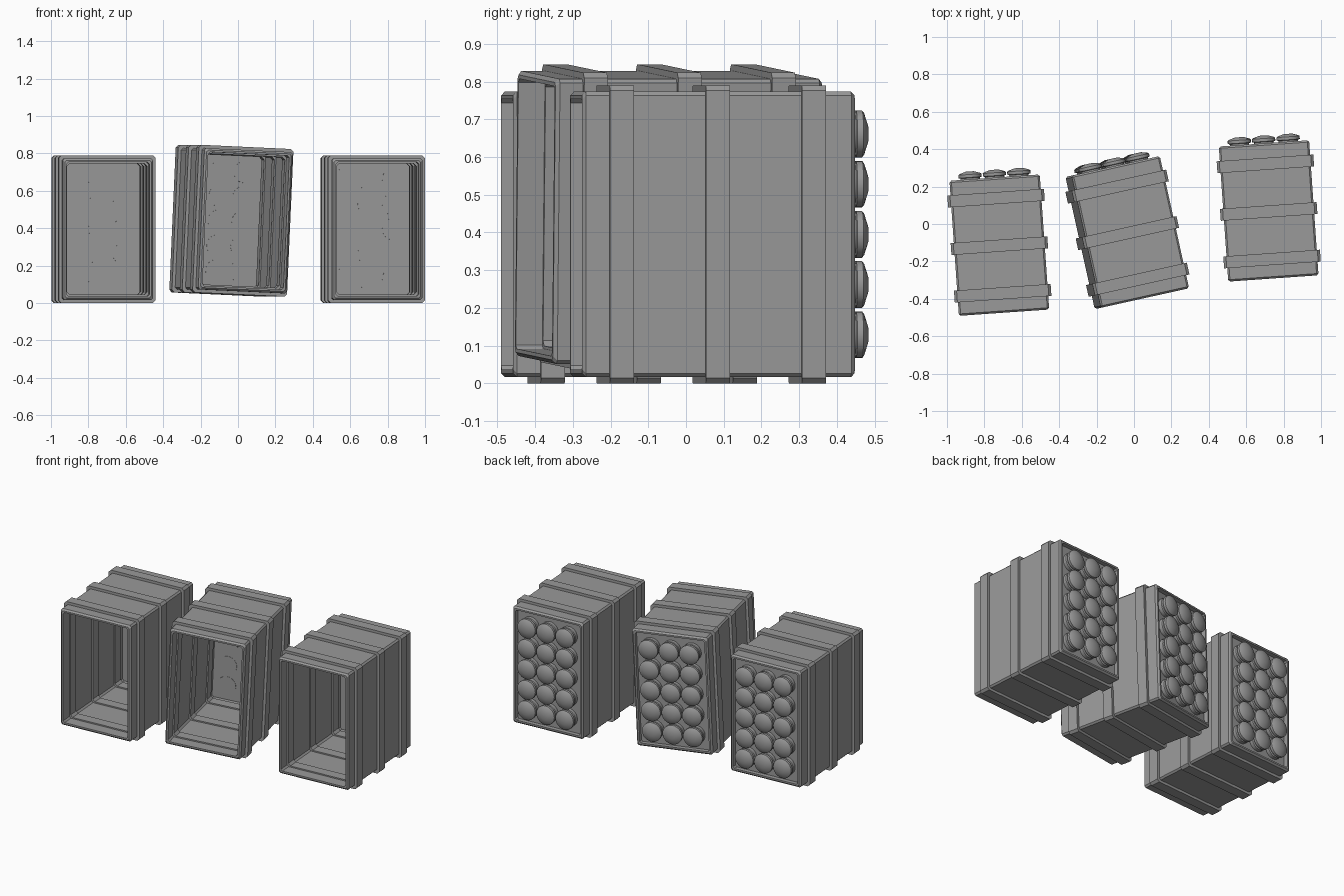
import bpy
import bmesh
import math
from mathutils import Matrix, Vector

cube = bpy.data.objects.get("Cube")
if cube:
    bpy.data.objects.remove(cube, do_unlink=True)

grey = bpy.data.materials.new("plain_grey")
grey.use_nodes = True
colour = (0.32, 0.32, 0.32, 1)
grey.diffuse_color = colour
grey.node_tree.nodes["Principled BSDF"].inputs["Base Color"].default_value = colour

HALF_W, HALF_D, HALF_H = 0.242, 0.362, 0.378
WALL = 0.02


def finish(bm, name):
    bmesh.ops.recalc_face_normals(bm, faces=bm.faces[:])
    mesh = bpy.data.meshes.new(name)
    bm.to_mesh(mesh)
    bm.free()
    mesh.materials.append(grey)
    return mesh


def bridge(bm, loops, closed):
    """Join consecutive vertex loops with quads."""
    pairs = list(zip(loops, loops[1:]))
    if closed:
        pairs.append((loops[-1], loops[0]))
    for a, b in pairs:
        for i in range(len(a)):
            j = (i + 1) % len(a)
            bm.faces.new((a[i], a[j], b[j], b[i]))


def add_frame(bm, profile, cut):
    """Sweep (inset, depth) points round a rectangle with cut corners."""
    loops = []
    for inset, y in profile:
        w, h = HALF_W - inset, HALF_H - inset
        corners = [(w, h - cut), (w - cut, h), (cut - w, h), (-w, h - cut),
                   (-w, cut - h), (cut - w, -h), (w - cut, -h), (w, cut - h)]
        loops.append([bm.verts.new((x, y, z)) for x, z in corners])
    bridge(bm, loops, True)


def add_lathe(bm, profile, x, z, sides=24):
    """Turn (radius, depth) points about a line along y."""
    loops = []
    for r, y in profile:
        angles = [math.tau * i / sides for i in range(sides)]
        loops.append([bm.verts.new((x + r * math.cos(a), y, z + r * math.sin(a)))
                      for a in angles])
    bridge(bm, loops, False)
    bm.faces.new(loops[0])
    bm.faces.new(loops[-1])


# Open shell with bevelled outer edges
bm = bmesh.new()
edge = 0.01
add_frame(bm, [(edge, -HALF_D), (0, edge - HALF_D), (0, HALF_D - edge),
               (edge, HALF_D), (WALL, HALF_D), (WALL, -HALF_D)], edge)
shell = finish(bm, "shell")

# Three reinforcing bands, standing proud outside and inside
bm = bmesh.new()
for y in (-0.258, -0.003, 0.252):
    a, b = y - 0.032, y + 0.032
    add_frame(bm, [(-0.017, a), (-0.017, b), (0.028, b), (0.028, a)], 0.014)
bands = finish(bm, "bands")

# Recessed back panel
bm = bmesh.new()
size = Vector((2 * HALF_W - WALL, 0.015, 2 * HALF_H - WALL))
bmesh.ops.create_cube(bm, size=1, matrix=Matrix.Translation((0, HALF_D - 0.035, 0))
                      @ Matrix.Diagonal(size).to_4x4())
panel = finish(bm, "back_panel")

# Grid of round caps through the back panel
bm = bmesh.new()
cap = [(0.058, -0.044), (0.058, -0.005), (0.052, 0), (0.052, 0.007), (0.062, 0.010),
       (0.062, 0.026), (0.056, 0.031), (0.022, 0.042)]
cap = [(r, HALF_D + y) for r, y in cap]
for column in (-1, 0, 1):
    for row in range(-2, 3):
        add_lathe(bm, cap, column * 0.131, row * 0.133)
caps = finish(bm, "caps")

# Place the three crates; the middle one is turned and tilted
crates = {
    "right": ((-0.72, -0.113, 0.395), 4, 0),
    "middle": ((-0.036, -0.046, 0.44), 12.5, 2.6),
    "left": ((0.72, 0.07, 0.395), 4, 0),
}
bpy.ops.object.select_all(action="DESELECT")
for side, (place, turn, tilt) in crates.items():
    matrix = (Matrix.Translation(place)
              @ Matrix.Rotation(math.radians(turn), 4, "Z")
              @ Matrix.Rotation(math.radians(tilt), 4, "Y"))
    for mesh in (shell, bands, panel, caps):
        obj = bpy.data.objects.new(f"{side}_crate_{mesh.name}", mesh.copy())
        bpy.context.collection.objects.link(obj)
        obj.matrix_world = matrix
        if mesh == caps:
            obj.select_set(True)
            bpy.context.view_layer.objects.active = obj
bpy.ops.object.shade_smooth_by_angle(angle=math.radians(30))
